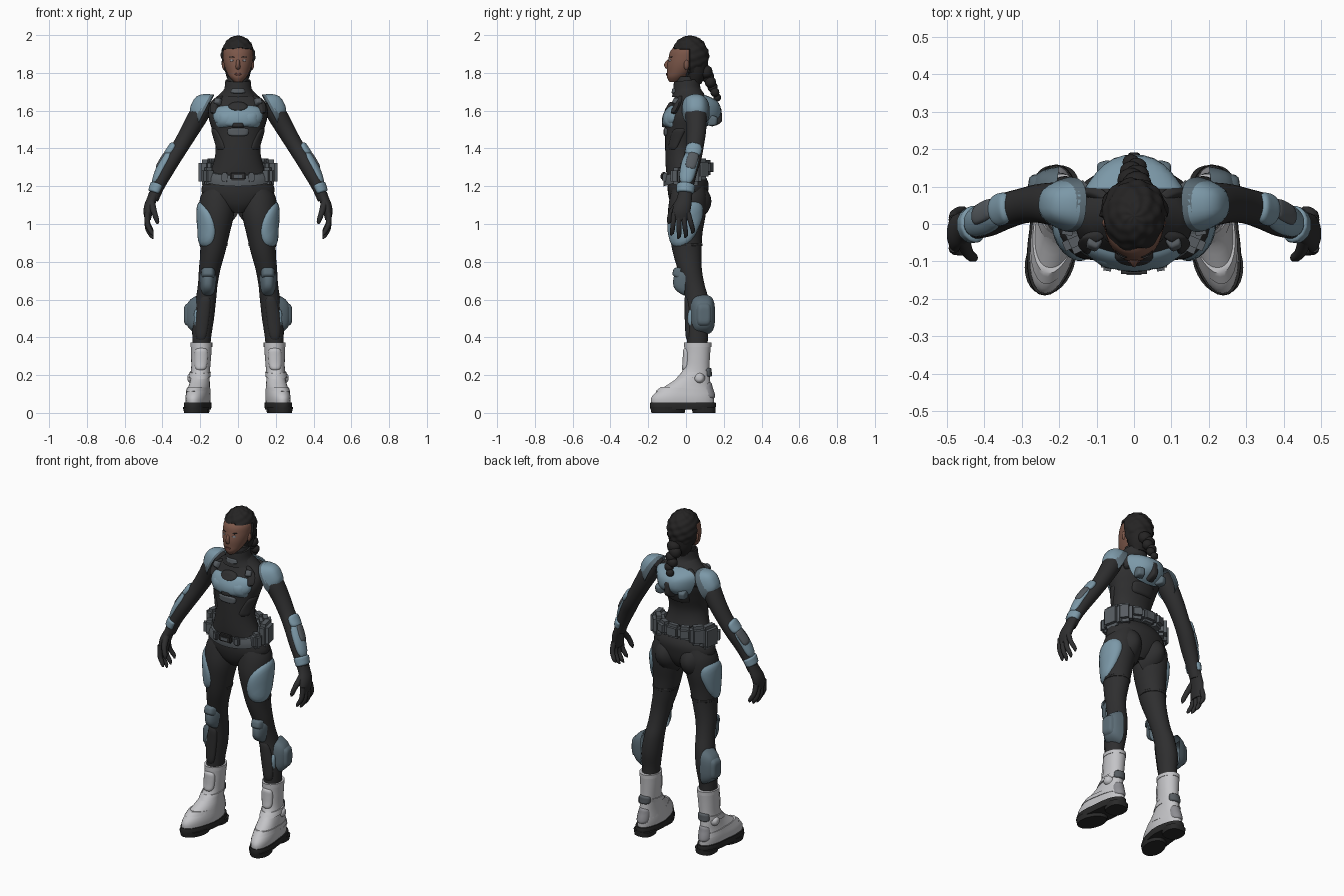
import bpy, bmesh
from math import sin, cos, pi, radians, copysign
from mathutils import Vector, Matrix

cube = bpy.data.objects.get("Cube")
if cube:
    bpy.data.objects.remove(cube)


def material(name, r, g, b):
    m = bpy.data.materials.new(name)
    m.use_nodes = True
    m.diffuse_color = (r, g, b, 1)
    m.node_tree.nodes["Principled BSDF"].inputs["Base Color"].default_value = (r, g, b, 1)
    return m


SUIT = material("black suit", .028, .028, .029)
HAIR = material("black hair", .018, .017, .017)
SKIN = material("brown skin", .2, .095, .067)
LIPS = material("dark lips", .12, .045, .036)
BLUE = material("blue armour", .2, .315, .39)
STEEL = material("steel blue pads", .105, .15, .18)
GREY = material("grey gear", .095, .108, .12)
WHITE = material("pale boots", .55, .55, .57)
TRIM = material("boot trim", .27, .27, .29)
SOLE = material("dark soles", .022, .022, .022)


def put(name, verts, faces, mat, pair=False):
    """Make one object, or a mirrored left and right pair."""
    for prefix, s in (("left_", 1), ("right_", -1)) if pair else (("", 1),):
        me = bpy.data.meshes.new(prefix + name)
        me.from_pydata([(s * v[0], v[1], v[2]) for v in verts], [],
                       [f if s > 0 else f[::-1] for f in faces])
        me.materials.append(mat)
        me.polygons.foreach_set("use_smooth", [True] * len(me.polygons))
        me.set_sharp_from_angle(angle=radians(42))
        bpy.context.collection.objects.link(bpy.data.objects.new(prefix + name, me))


def sample(rows, z):
    """Smoothly interpolate section rows (z, x, y, rx, ry) at a height."""
    n = len(rows) - 1
    z = min(max(z, rows[0][0]), rows[n][0])
    i = max(k for k in range(n) if rows[k][0] <= z)
    p, q = Vector(rows[i]), Vector(rows[i + 1])

    def slope(j):
        a, b = Vector(rows[max(j - 1, 0)]), Vector(rows[min(j + 1, n)])
        return (b - a) / (b[0] - a[0])
    d = q[0] - p[0]
    t = (z - p[0]) / d
    return (p * (1 + 2 * t) * (1 - t) ** 2 + q * t * t * (3 - 2 * t)
            + slope(i) * d * t * (1 - t) ** 2 + slope(i + 1) * d * t * t * (t - 1))


def surface(rows, z, ang, off=0, flat=True, p=2):
    s = sample(rows, z)
    t = Vector((0, 0, 1))
    if not flat:
        a, b = sample(rows, z - .01), sample(rows, z + .01)
        t = Vector((b[1] - a[1], b[2] - a[2], b[0] - a[0])).normalized()
    fwd = Vector((0, 1, 0))
    fwd = (fwd - t * fwd.dot(t)).normalized()
    c, d = (copysign(abs(v) ** (2 / p), v) for v in (cos(ang), sin(ang)))
    return Vector((s[1], s[2], s[0])) + fwd.cross(t) * (s[3] + off) * c + fwd * (s[4] + off) * d


def tube_faces(steps, seg):
    return [(i * seg + j, i * seg + (j + 1) % seg, (i + 1) * seg + (j + 1) % seg, (i + 1) * seg + j)
            for i in range(steps) for j in range(seg)]


def loft(name, rows, mat, pair=False, flat=True, p=2, steps=24, seg=28, shear=0, splay=0):
    lo, hi = rows[0][0], rows[-1][0]
    verts = [surface(rows, lo + (hi - lo) * i / steps, 2 * pi * j / seg, 0, flat, p)
             for i in range(steps + 1) for j in range(seg)]
    for v in verts:
        v.z += shear * v.y
        v.x -= splay * min(v.y, 0)
    caps = [tuple(reversed(range(seg))), tuple(range(steps * seg, (steps + 1) * seg))]
    put(name, verts, tube_faces(steps, seg) + caps, mat, pair)


def grid(name, fn, mat, pair, q, n=14):
    """Rounded-rectangle sheet; fn maps (u, w, edge distance) to a point."""
    verts = []
    for i in range(n + 1):
        for j in range(n + 1):
            u, w = sin((j / n - .5) * pi), sin((i / n - .5) * pi)
            r = max(abs(u), abs(w))
            k = r / max((abs(u) ** q + abs(w) ** q) ** (1 / q), 1e-6)
            verts.append(fn(u * k, w * k, r))
    m = n + 1
    put(name, verts, [(i * m + j, i * m + j + 1, i * m + m + j + 1, i * m + m + j)
                      for i in range(n) for j in range(n)], mat, pair)


def patch(name, rows, z, dz, a, da, h, mat, pair=False, flat=True, q=4, skew=0):
    """Raised plate that follows a lofted surface."""
    grid(name, lambda u, w, r: surface(rows, z + dz * w, radians(a + da * u + skew * w),
                                       h - (h + .005) * r ** 10, flat), mat, pair, q)


def dome(name, c, normal, ru, rv, h, mat, pair=False, q=3, taper=0, k=3):
    n = Vector(normal).normalized()
    u_ax = Vector((0, 0, 1)).cross(n).normalized()
    w_ax = n.cross(u_ax)
    grid(name, lambda u, w, r: Vector(c) + u_ax * ru * u * (1 + taper * w) + w_ax * rv * w
         + n * h * (1 - r ** k), mat, pair, q)


def box(name, c, size, turn, mat, pair=False):
    bm = bmesh.new()
    bmesh.ops.create_cube(bm, size=1, matrix=Matrix.Translation(c) @ Matrix.Rotation(turn, 4, 'Z')
                          @ Matrix.Diagonal((*size, 1)))
    bmesh.ops.bevel(bm, geom=bm.edges[:], offset=min(size) * .28, segments=2, affect='EDGES')
    bm.verts.index_update()
    put(name, [v.co.copy() for v in bm.verts], [tuple(v.index for v in f.verts) for f in bm.faces], mat, pair)
    bm.free()


# Torso and neck
torso = [(1.06, 0, .01, .05, .06), (1.1, 0, .01, .13, .088), (1.16, 0, .01, .19, .105),
         (1.22, 0, .01, .183, .108), (1.3, 0, -.015, .138, .092), (1.4, 0, -.025, .118, .085),
         (1.5, 0, -.01, .138, .1), (1.57, 0, .0, .156, .112), (1.64, 0, .02, .148, .095),
         (1.69, 0, .02, .095, .075), (1.73, 0, .005, .062, .06), (1.78, 0, .005, .055, .055)]
loft("torso", torso, SUIT, steps=44, seg=40)
dome("buttock", (.085, .035, 1.12), (0, 1, 0), .098, .125, .1, SUIT, True, q=2, k=2)
collar = [(1.68, 0, .01, .096, .085), (1.71, 0, .004, .074, .073), (1.76, 0, .006, .067, .07)]
loft("collar", collar, SUIT, steps=6, shear=.12)
patch("collar_panel", collar, 1.705, .014, -90, 30, .005, GREY)

# Chest, back and shoulder armour
patch("chest_plate", torso, 1.572, .058, -90, 60, .013, BLUE, q=3)
patch("neck_panel", torso, 1.622, .026, -90, 20, .017, SUIT, q=2)
dome("bust_plate", (.062, -.085, 1.555), (.25, -1, 0), .058, .052, .034, BLUE, True, k=2.4)
dome("chest_buckle", (0, -.1, 1.525), (0, -1, 0), .035, .016, .028, SUIT, q=5, k=6)
patch("rib_panel", torso, 1.487, .022, -90, 26, .008, GREY)
patch("side_panel", torso, 1.45, .06, -25, 22, .006, SUIT, True, skew=12)
for end, a in (("front", -38), ("back", 42)):
    patch(end + "_strap", torso, 1.63, .05, a, 9, .02, SUIT, True)
dome("strap_clip", (.105, -.045, 1.645), (.4, -1, .6), .02, .02, .025, GREY, True, q=5, k=6)
dome("back_plate", (0, .1, 1.6), (0, 1, .08), .125, .085, .085, BLUE, q=3, taper=.15, k=2.6)
patch("lower_back_panel", torso, 1.49, .035, 90, 34, .008, SUIT)
dome("back_strip", (0, .13, 1.575), (0, 1, .08), .024, .06, .06, SUIT, q=5, k=6)
for x in (.07, -.07):
    dome("back_vent", (x, .125, 1.55), (x * 4, 1, -.2), .026, .03, .043, STEEL, q=5, k=6)
dome("shoulder_pad", (.182, .052, 1.612), (.86, .05, .45), .068, .084, .068, BLUE, True, q=2.6, k=3.2)
dome("shoulder_rim", (.17, .052, 1.603), (.86, .05, .45), .073, .092, .058, STEEL, True, q=2.6, k=5)

# Belt rising toward the back, with pouches
loft("belt", [(1.235, 0, .0, .186, .118), (1.262, 0, 0, .182, .12), (1.29, 0, 0, .168, .115)],
     GREY, steps=5, seg=40, shear=.3)
box("belt_buckle", (0, -.118, 1.252), (.085, .03, .045), 0, SUIT)
box("buckle_plate", (0, -.128, 1.252), (.05, .016, .026), 0, GREY)
box("belt_clip", (.07, -.113, 1.248), (.035, .025, .05), .15, GREY, True)
for i, (a, w, h) in enumerate(((-24, .06, .09), (12, .11, .135), (40, .095, .115), (66, .085, .08))):
    t = radians(a)
    x, y = .172 * cos(t), .116 * sin(t)
    box("belt_pouch_%d" % i, (x, y, 1.268 + .3 * y), (.066, w, h), t, GREY, True)
box("back_pouch", (0, .118, 1.3), (.09, .055, .08), 0, GREY)

# Legs
leg = [(.3, .195, .06, .045, .055), (.4, .192, .06, .05, .056), (.5, .184, .064, .057, .064),
       (.6, .17, .058, .054, .062), (.68, .16, .04, .052, .058), (.76, .15, .02, .057, .064),
       (.85, .134, .006, .066, .076), (.95, .123, .0, .079, .087), (1.05, .114, .004, .093, .1),
       (1.14, .108, .012, .092, .098), (1.2, .1, .015, .07, .085)]
loft("leg", leg, SUIT, True, steps=44)
patch("thigh_plate", leg, 1.0, .122, -16, 70, .013, BLUE, True, q=2.4, skew=26)
patch("thigh_strap", leg, .89, .008, 90, 120, .004, SUIT, True, q=12)
patch("shin_panel", leg, .5, .12, -85, 40, .007, SUIT, True)
dome("knee_pad", (.158, -.006, .695), (.05, -1, .05), .042, .074, .062, STEEL, True, taper=.1)
dome("knee_cap", (.158, -.034, .74), (.05, -1, .25), .036, .03, .036, STEEL, True, q=4, k=5)
dome("calf_pad", (.208, .088, .52), (1, .12, 0), .066, .105, .066, STEEL, True, q=3.2, k=4)
dome("calf_pad_plate", (.226, .09, .52), (1, .12, 0), .045, .07, .058, STEEL, True, q=4, k=8)
dome("calf_pad_edge", (.218, .025, .5), (.7, -1, 0), .016, .05, .016, BLUE, True)

# Boots
boot = [(.03, .207, -.018, .06, .165), (.08, .207, -.018, .063, .166), (.11, .206, -.008, .06, .15),
        (.14, .204, .01, .056, .122), (.18, .202, .037, .052, .09), (.23, .198, .054, .05, .07),
        (.3, .195, .06, .053, .067), (.365, .194, .062, .056, .07)]
loft("boot", boot, WHITE, True, p=2.1, steps=26, seg=32, splay=.16)
loft("boot_top", [(.35, .194, .062, .058, .072), (.372, .194, .062, .058, .072)], WHITE, True, steps=2)
loft("ankle_strap", [(.185, .204, .036, .057, .09), (.212, .2, .05, .056, .079)], WHITE, True, steps=3, shear=.1)
patch("boot_shin_plate", boot, .285, .06, -90, 42, .01, WHITE, True)
loft("instep_strap", [(.105, .208, -.006, .063, .155), (.13, .207, .003, .06, .135)], WHITE, True,
     steps=3, shear=-.06, splay=.16)
patch("heel_plate", boot, .12, .045, 90, 40, .008, TRIM, True)
patch("heel_tab", boot, .215, .025, 90, 45, .012, GREY, True)
dome("ankle_guard", (.235, .07, .185), (1, 0, 0), .032, .032, .032, WHITE, True, q=2, k=4)
loft("sole", [(.018, .208, -.018, .066, .17), (.035, .208, -.016, .069, .175), (.055, .208, -.016, .068, .173)],
     SOLE, True, p=2.2, steps=4, seg=32, splay=.16)
loft("toe_tread", [(0, .208, -.095, .06, .088), (.03, .208, -.095, .067, .094)], SOLE, True, steps=2, splay=.16)
loft("heel_tread", [(0, .207, .095, .054, .06), (.03, .207, .093, .06, .064)], SOLE, True, p=2.6, steps=2)

# Arms
arm = [(1.13, .449, -.008, .028, .034), (1.2, .423, .0, .034, .04), (1.28, .386, .014, .043, .046),
       (1.35, .344, .034, .044, .048), (1.42, .299, .048, .044, .047), (1.5, .252, .055, .048, .052),
       (1.58, .206, .052, .052, .058), (1.65, .165, .045, .045, .055)]
loft("arm", arm, SUIT, True, flat=False, steps=36)
patch("forearm_plate", arm, 1.285, .085, -6, 66, .008, BLUE, True, False, q=3)
patch("forearm_screen", arm, 1.315, .045, 10, 36, .013, GREY, True, False)
patch("elbow_pad", arm, 1.375, .032, 0, 60, .012, BLUE, True, False, q=3)
patch("wrist_guard", arm, 1.185, .024, -10, 120, .011, BLUE, True, False, q=8)

# Gloved hands
loft("palm", [(1.02, .477, -.03, .015, .04), (1.06, .476, -.026, .024, .048), (1.1, .468, -.018, .028, .047),
              (1.14, .452, -.008, .029, .04), (1.17, .438, -.003, .032, .038)], SUIT, True, steps=14, seg=18)
for i, name in enumerate(("index", "middle", "ring", "little")):
    y, tip = -.062 + .024 * i, (.94, .922, .928, .95)[i]
    spread = -.012 + .013 * i
    loft(name + "_finger", [(tip, .45, y + spread - .006, .004, .004), (tip + .014, .457, y + spread, .011, .011),
                            (tip + .055, .478, y + spread * .6, .0135, .0135), (1.06, .48, y, .015, .015)],
         SUIT, True, False, steps=10, seg=10)
loft("thumb", [(1.0, .425, -.092, .004, .004), (1.015, .428, -.09, .012, .012), (1.06, .443, -.078, .015, .015),
               (1.11, .458, -.04, .02, .02)], SUIT, True, False, steps=10, seg=10)

# Head and face
head = [(1.752, 0, -.06, .02, .028), (1.775, 0, -.05, .043, .05), (1.8, 0, -.034, .058, .066),
        (1.84, 0, -.012, .073, .088), (1.88, 0, 0, .079, .092), (1.92, 0, .012, .077, .092),
        (1.945, 0, .022, .06, .07), (1.965, 0, .025, .03, .04)]
loft("head", head, SKIN, steps=26, seg=36)
dome("nose", (0, -.092, 1.842), (0, -1, -.15), .014, .03, .024, SKIN, taper=-.4, k=2)
patch("lips", head, 1.793, .008, -90, 20, .005, LIPS, q=2)
patch("eye", head, 1.866, .006, -64, 9, .002, TRIM, True, q=2)
patch("eyebrow", head, 1.884, .003, -64, 13, .003, HAIR, True, q=2, skew=4)
dome("ear", (.074, .002, 1.843), (1, -.2, 0), .014, .028, .011, SKIN, True, q=2)

# Hair cap with swept locks, pulled back from the face
rings, segs = 40, 56
verts = []
for i in range(rings + 1):
    for j in range(segs):
        th, ph = -pi / 2 + pi * i / rings, 2 * pi * j / segs
        lock = 1 + cos(th) * (.03 * sin(8 * ph + 9 * th) + .022 * sin(5 * ph - 17 * th))
        v = Vector((.09 * cos(th) * cos(ph), .1 * cos(th) * sin(ph), .114 * sin(th))) * lock
        if v.z < .042 and v.y < -.008:
            v.x *= .8
            v.y *= .72
        verts.append(v + Vector((0, .021, 1.883)))
put("hair", verts, tube_faces(rings, segs), HAIR)
loft("nape_hair", [(1.74, 0, .04, .045, .04), (1.79, 0, .047, .064, .058), (1.85, 0, .04, .075, .075)], HAIR, steps=8)

# Braided ponytail
for i in range(6):
    f = i / 5
    c, r = Vector((.008 * (-1) ** i, .105 + .06 * f, 1.805 - .135 * f)), .04 - .017 * f
    loft("braid_knot_%d" % i, [(c.z + r * k, c.x, c.y, r * w, r * w * .9) for k, w in
                               ((-1, .1), (-.6, .8), (0, 1), (.6, .8), (1, .1))], HAIR, steps=10, seg=14)
